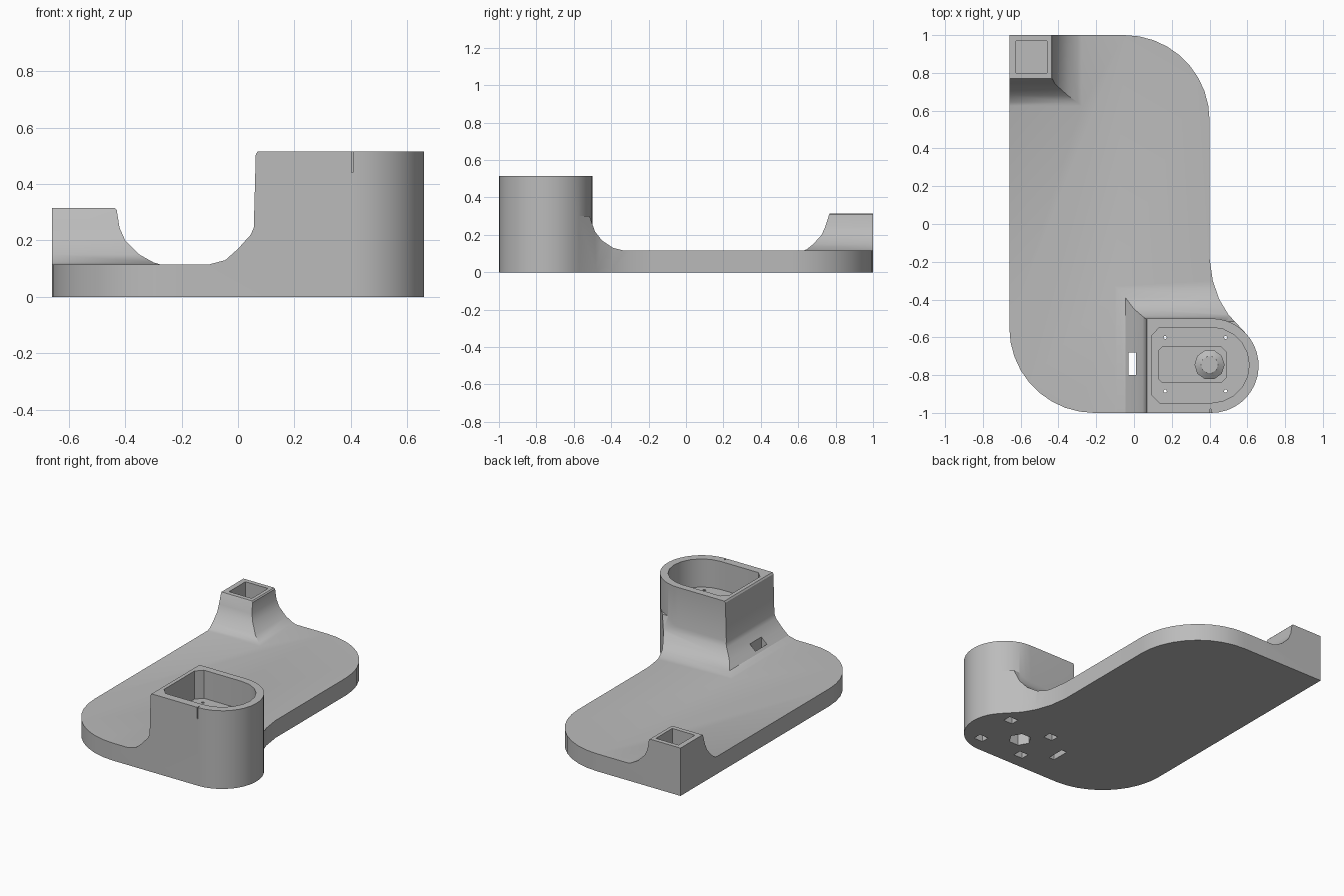
import bpy
import bmesh
from math import cos, sin, pi, radians

if "Cube" in bpy.data.objects:
    bpy.data.objects.remove(bpy.data.objects["Cube"], do_unlink=True)

grey = bpy.data.materials.new("plain grey")
grey.use_nodes = True
grey.diffuse_color = (0.5, 0.5, 0.5, 1)
grey.node_tree.nodes["Principled BSDF"].inputs["Base Color"].default_value = (0.5, 0.5, 0.5, 1)


def arc(cx, cy, r, start, end, steps=9):
    angles = [radians(start + (end - start) * i / steps) for i in range(steps + 1)]
    return [(cx + r * cos(a), cy + r * sin(a)) for a in angles]


def rect(x0, x1, y0, y1):
    return [(x0, y0), (x1, y0), (x1, y1), (x0, y1)]


def loft(name, levels):
    """Closed solid through (height, outline) levels with equal point counts."""
    bm = bmesh.new()
    rings = [[bm.verts.new((x, y, z)) for x, y in pts] for z, pts in levels]
    n = len(rings[0])
    for low, high in zip(rings, rings[1:]):
        for i in range(n):
            j = (i + 1) % n
            bm.faces.new((low[i], low[j], high[j], high[i]))
    bm.faces.new(rings[0][::-1])
    bm.faces.new(rings[-1])
    bmesh.ops.recalc_face_normals(bm, faces=bm.faces[:])
    mesh = bpy.data.meshes.new(name)
    bm.to_mesh(mesh)
    bm.free()
    mesh.materials.append(grey)
    ob = bpy.data.objects.new(name, mesh)
    bpy.context.collection.objects.link(ob)
    return ob


def prism(name, pts, z0, z1):
    return loft(name, [(z0, pts), (z1, pts)])


def combine(target, other, operation):
    """Apply a boolean and discard the helper."""
    mod = target.modifiers.new(operation.lower(), "BOOLEAN")
    mod.operation = operation
    mod.solver = "EXACT"
    mod.object = other
    bpy.context.view_layer.objects.active = target
    bpy.ops.object.modifier_apply(modifier=mod.name)
    bpy.data.objects.remove(other, do_unlink=True)


# Base slab, oversized until trimmed to the outline
body = prism("base_body", rect(-0.9, 0.9, -1.2, 1.2), -0.1, 0.115)


# Tower with a slightly leaning inner wall
def tower_ring(left):
    return [(left, -1.1), (0.8, -1.1), (0.8, -0.786)] + arc(0.41, -0.75, 0.25, 45, 90, 5) + [(left, -0.5)]


tower = loft("tower", [(-0.12, tower_ring(0.046)), (0.505, tower_ring(0.063)), (0.515, tower_ring(0.07))])
combine(body, tower, "UNION")

# Flared skirt at the foot of the tower: height, left edge, back edge
skirt_profile = [(-0.14, -0.12, -0.31), (0.11, -0.12, -0.31), (0.118, -0.09, -0.34),
                 (0.13, -0.045, -0.39), (0.17, 0, -0.45), (0.22, 0.045, -0.488), (0.3, 0.08, -0.515)]
skirt = loft("tower_skirt", [(z, rect(left, 0.85, -1.13, back)) for z, left, back in skirt_profile])
combine(body, skirt, "UNION")

# Corner post with its own flare: height, right edge, front edge
post_profile = [(-0.16, -0.26, 0.61), (0.11, -0.26, 0.61), (0.122, -0.3, 0.645), (0.15, -0.35, 0.68),
                (0.2, -0.4, 0.725), (0.245, -0.42, 0.745), (0.308, -0.43, 0.765), (0.315, -0.437, 0.77)]
post = loft("corner_post", [(z, rect(-0.8, right, front, 1.15)) for z, right, front in post_profile])
combine(body, post, "UNION")

# Trim everything to the rounded footprint
outline = ([(-0.66, 1)] + arc(-0.21, -0.55, 0.45, 180, 270) + arc(0.41, -0.75, 0.25, -90, 45, 14)
           + [(0.5, -0.48), (0.452, -0.4), (0.417, -0.3), (0.4, -0.18)] + arc(-0.05, 0.55, 0.45, 0, 90))
combine(body, prism("footprint", outline, 0, 0.7), "INTERSECT")

# Tower cavity, with chamfered corners on its flat side
cavity = arc(0.41, -0.747, 0.2, -90, 90, 10) + [(0.135, -0.547), (0.095, -0.59), (0.095, -0.905), (0.135, -0.947)]
combine(body, prism("tower_cavity", cavity, 0.33, 0.7), "DIFFERENCE")

# Recessed channel in the cavity floor
recess = [(0.15, -0.84), (0.46, -0.84), (0.49, -0.81), (0.49, -0.68), (0.46, -0.65), (0.15, -0.65), (0.13, -0.67), (0.13, -0.82)]
combine(body, prism("floor_recess", recess, 0.27, 0.4), "DIFFERENCE")

# Post pocket, cable slot and thin seam in the tower rim
combine(body, prism("post_pocket", rect(-0.625, -0.46, 0.8, 0.97), 0.2, 0.5), "DIFFERENCE")
combine(body, prism("cable_slot", rect(-0.03, 0.01, -0.8, -0.68), -0.2, 0.4), "DIFFERENCE")
combine(body, prism("rim_seam", rect(0.403, 0.408, -1.1, -0.98), 0.44, 0.7), "DIFFERENCE")

# Underside: hexagonal hole, nut slots and screw holes up to the cavity floor
combine(body, prism("hex_hole", arc(0.29, -0.745, 0.07, 0, 300, 5), -0.1, 0.14), "DIFFERENCE")
for x in (0.165, 0.485):
    for y in (-0.885, -0.6):
        combine(body, prism("nut_slot", rect(x - 0.033, x + 0.033, y - 0.028, y + 0.028), -0.1, 0.09), "DIFFERENCE")
        combine(body, prism("screw_hole", arc(x, y, 0.009, 0, 300, 5), 0.05, 0.4), "DIFFERENCE")

# Round boss in the recess
boss = loft("recess_boss", [(0.26, arc(0.4, -0.745, 0.08, 0, 324, 9)),
                            (0.32, arc(0.4, -0.745, 0.08, 0, 324, 9)),
                            (0.345, arc(0.4, -0.745, 0.045, 0, 324, 9))])

for ob in (body, boss):
    bpy.ops.object.select_all(action="DESELECT")
    ob.select_set(True)
    bpy.context.view_layer.objects.active = ob
    bpy.ops.object.shade_smooth_by_angle(angle=pi / 7)
